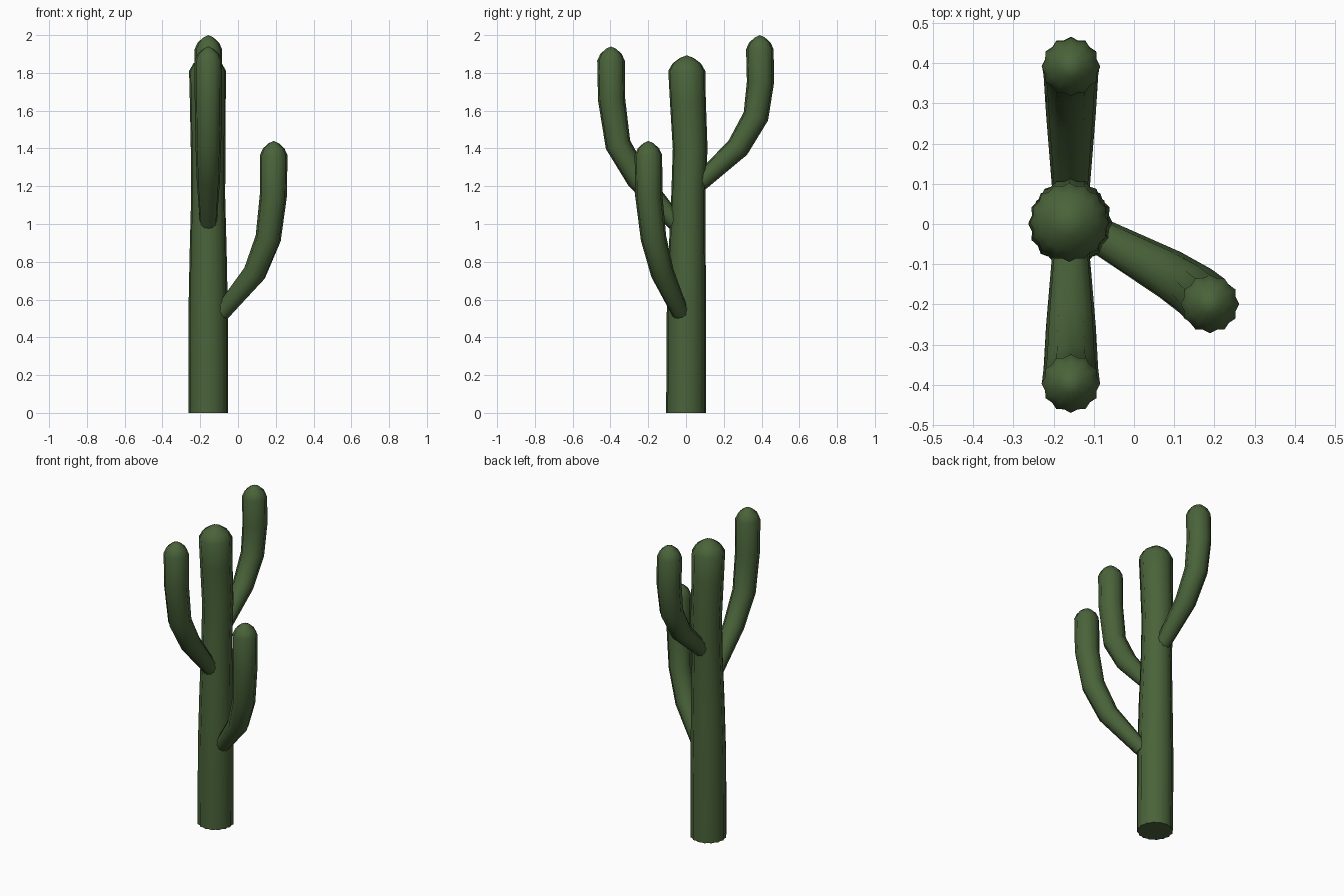
import bpy, bmesh, math
from mathutils import Vector, Quaternion

if "Cube" in bpy.data.objects:
    bpy.data.objects.remove(bpy.data.objects["Cube"])

green = bpy.data.materials.new("cactus green")
green.diffuse_color = (0.068, 0.125, 0.042, 1)
green.use_nodes = True
green.node_tree.nodes["Principled BSDF"].inputs["Base Color"].default_value = green.diffuse_color


def ribbed_stem(name, path, tip, ribs, depth):
    """Sweep a ribbed section along path points (x, y, z, radius), closed by a tip."""
    bm = bmesh.new()
    pts = [Vector(p[:3]) for p in path]
    side = Vector((1, 0, 0))
    n = ribs * 2
    rings = []
    for i, p in enumerate(pts):
        t = Vector((0, 0, 0))
        if i > 0:
            t += (p - pts[i - 1]).normalized()
        if i < len(pts) - 1:
            t += (pts[i + 1] - p).normalized()
        t.normalize()
        if i == 0 and p.z == 0 or i >= len(pts) - 3:
            t = Vector((0, 0, 1))
        u = (side - t * side.dot(t)).normalized()
        v = t.cross(u)
        r = path[i][3]
        ring = []
        for k in range(n):
            a = 2 * math.pi * k / n
            rr = r * (1 - (depth if k % 2 else 0))
            ring.append(bm.verts.new(p + (u * math.cos(a) + v * math.sin(a)) * rr))
        rings.append(ring)
    for a, b in zip(rings, rings[1:]):
        for k in range(n):
            bm.faces.new((a[k], a[(k + 1) % n], b[(k + 1) % n], b[k]))
    top = bm.verts.new(tip)
    for k in range(n):
        bm.faces.new((rings[-1][k], rings[-1][(k + 1) % n], top))
    for f in bm.faces:
        f.smooth = True
    bm.faces.new(rings[0][::-1])
    bmesh.ops.recalc_face_normals(bm, faces=bm.faces)
    me = bpy.data.meshes.new(name)
    bm.to_mesh(me)
    bm.free()
    me.materials.append(green)
    ob = bpy.data.objects.new(name, me)
    bpy.context.collection.objects.link(ob)
    return ob


def dome(x, y, z, r, h):
    """Rounded, slightly pointed end: three shrinking rings."""
    return [(x, y, z, r), (x, y, z + h * 0.5, r * 0.77), (x, y, z + h * 0.87, r * 0.36)]


# trunk, gently bowed
ribbed_stem("trunk",
            [(-0.158, 0.0, 0, 0.105), (-0.158, 0.002, 0.5, 0.105), (-0.158, 0.006, 0.85, 0.098),
             (-0.158, 0.012, 1.15, 0.09), (-0.158, 0.022, 1.4, 0.092), (-0.16, 0.01, 1.65, 0.095)]
            + dome(-0.161, 0.004, 1.81, 0.098, 0.08), (-0.161, 0.004, 1.893), 16, 0.07)

# back arm, highest
ribbed_stem("back_arm",
            [(-0.157, 0.065, 1.21, 0.045), (-0.157, 0.275, 1.405, 0.062), (-0.157, 0.37, 1.57, 0.068),
             (-0.157, 0.394, 1.75, 0.072)]
            + dome(-0.157, 0.391, 1.925, 0.073, 0.072), (-0.157, 0.391, 2.0), 12, 0.09)

# front arm
ribbed_stem("front_arm",
            [(-0.157, -0.055, 1.005, 0.045), (-0.157, -0.255, 1.24, 0.062), (-0.157, -0.36, 1.42, 0.068),
             (-0.157, -0.394, 1.66, 0.072)]
            + dome(-0.157, -0.397, 1.865, 0.073, 0.072), (-0.157, -0.397, 1.94), 12, 0.09)

# right arm, lowest
ribbed_stem("right_arm",
            [(-0.085, -0.03, 0.53, 0.045), (0.088, -0.125, 0.74, 0.062), (0.16, -0.172, 0.925, 0.068),
             (0.187, -0.197, 1.15, 0.072)]
            + dome(0.189, -0.199, 1.365, 0.073, 0.072), (0.189, -0.199, 1.44), 12, 0.09)
